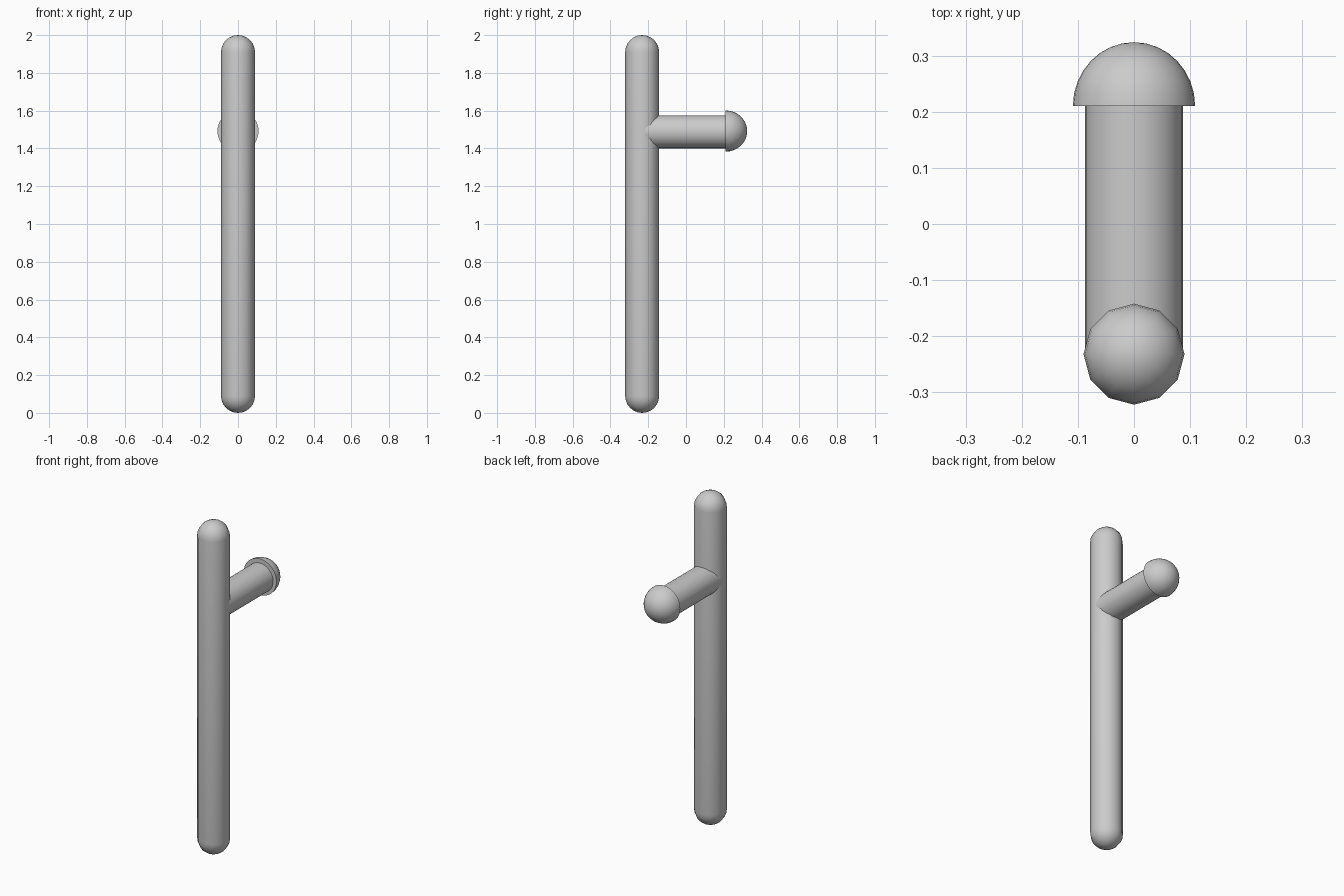
import bpy, bmesh
from math import sin, cos, pi, radians
from mathutils import Matrix

if "Cube" in bpy.data.objects:
    bpy.data.objects.remove(bpy.data.objects["Cube"])


def lathe(name, profile, sides, matrix):
    """Spin (radius, height) points about local z; zero radius makes a pole."""
    bm = bmesh.new()
    rings = []
    for r, h in profile:
        if r < 1e-5:
            rings.append([bm.verts.new((0, 0, h))])
        else:
            rings.append([bm.verts.new((r * cos(2 * pi * i / sides), r * sin(2 * pi * i / sides), h))
                          for i in range(sides)])
    for a, b in zip(rings, rings[1:]):
        for i in range(sides):
            j = (i + 1) % sides
            if len(a) == 1:
                bm.faces.new((a[0], b[j], b[i]))
            elif len(b) == 1:
                bm.faces.new((a[i], a[j], b[0]))
            else:
                bm.faces.new((a[i], a[j], b[j], b[i]))
    # Flat caps on open ends
    if len(rings[0]) > 1:
        bm.faces.new(rings[0][::-1])
    if len(rings[-1]) > 1:
        bm.faces.new(rings[-1])
    bm.transform(matrix)
    bmesh.ops.recalc_face_normals(bm, faces=bm.faces[:])
    mesh = bpy.data.meshes.new(name)
    bm.to_mesh(mesh)
    bm.free()
    obj = bpy.data.objects.new(name, mesh)
    bpy.context.collection.objects.link(obj)
    bpy.ops.object.select_all(action='DESELECT')
    obj.select_set(True)
    bpy.context.view_layer.objects.active = obj
    bpy.ops.object.shade_smooth_by_angle(angle=radians(40))
    return obj


def dome(radius, depth, start, steps):
    """Quarter-ellipse profile from rim to pole."""
    return [(radius * cos(pi / 2 * k / steps), start + depth * sin(pi / 2 * k / steps))
            for k in range(steps + 1)]


R = 0.09
SHAFT_Y = -0.232
GRIP_Z = 1.488

# Long twelve-sided shaft with rounded ends
top = dome(R, R, 2 - R, 6)
bottom = [(r, 2 - h) for r, h in reversed(top)]
lathe("shaft", bottom + top, 12, Matrix.Translation((0, SHAFT_Y, 0)))

# Side grip and its domed knob, both running along +y
along_y = Matrix.Translation((0, 0, GRIP_Z)) @ Matrix.Rotation(-pi / 2, 4, 'X')
lathe("side_grip", [(0.087, SHAFT_Y), (0.087, 0.22)], 32, along_y)
lathe("grip_knob", dome(0.109, 0.114, 0.21, 8), 32, Matrix.Translation((0, 0, 0.004)) @ along_y)
